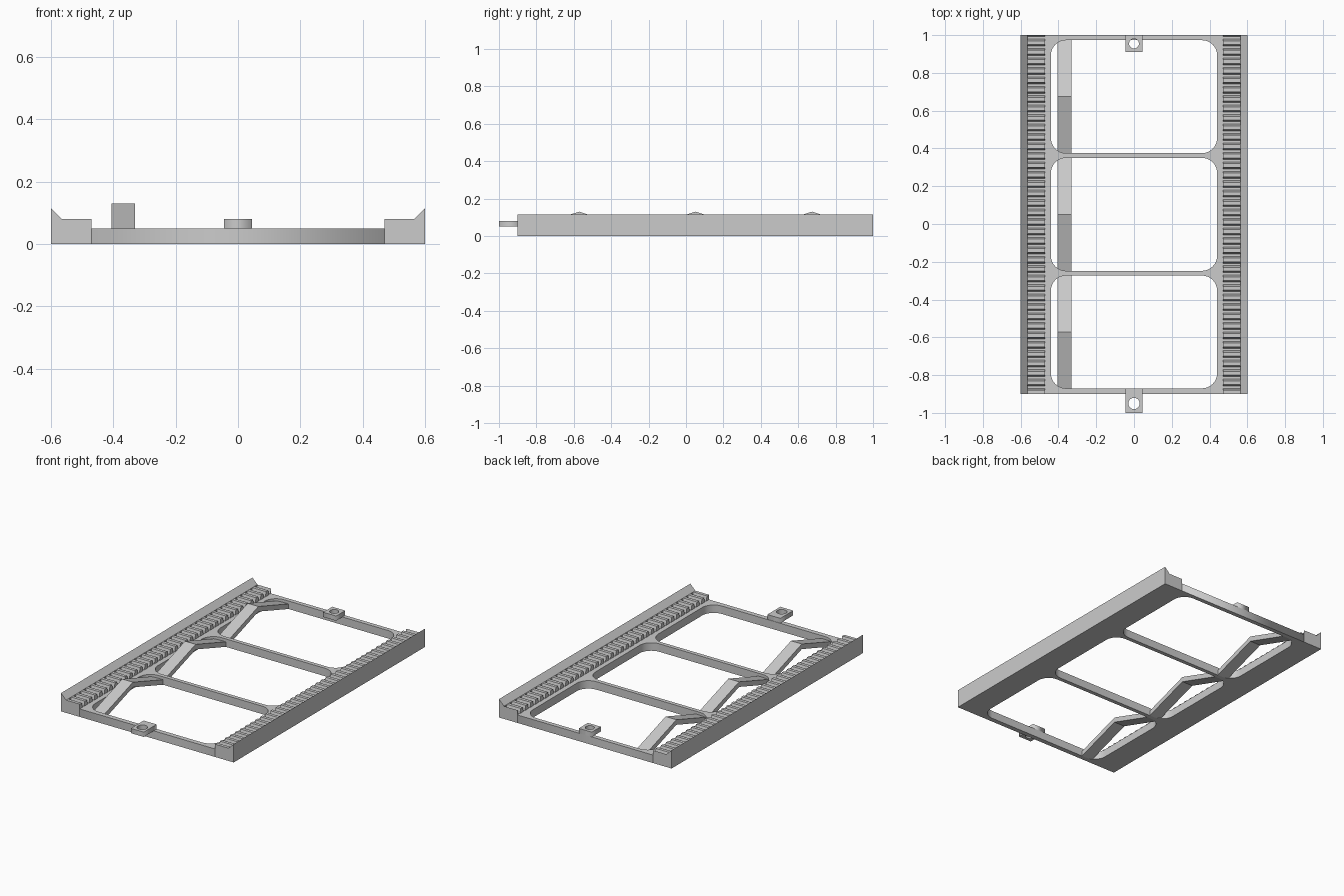
import bpy
import bmesh
from math import sin, cos, pi

if "Cube" in bpy.data.objects:
    bpy.data.objects.remove(bpy.data.objects["Cube"], do_unlink=True)

FRONT, BACK = -0.9, 1.0
PLATE_TOP, RACK_TOP, LIP_TOP = 0.05, 0.08, 0.115
RACK_IN, RACK_OUT, SIDE = 0.47, 0.565, 0.6

grey = bpy.data.materials.new("light grey plastic")
grey.use_nodes = True
grey.diffuse_color = (0.6, 0.6, 0.6, 1)
grey.node_tree.nodes["Principled BSDF"].inputs["Base Color"].default_value = (0.6, 0.6, 0.6, 1)


def add_object(name, mesh):
    obj = bpy.data.objects.new(name, mesh)
    mesh.materials.clear()
    mesh.materials.append(grey)
    bpy.context.collection.objects.link(obj)
    return obj


def prism_x(name, profile, x0, x1):
    """Extrude a (y, z) profile along x."""
    bm = bmesh.new()
    face = bm.faces.new([bm.verts.new((x0, y, z)) for y, z in profile])
    ext = bmesh.ops.extrude_face_region(bm, geom=[face])
    moved = [v for v in ext["geom"] if isinstance(v, bmesh.types.BMVert)]
    bmesh.ops.translate(bm, verts=moved, vec=(x1 - x0, 0, 0))
    bmesh.ops.recalc_face_normals(bm, faces=bm.faces)
    mesh = bpy.data.meshes.new(name)
    bm.to_mesh(mesh)
    bm.free()
    return add_object(name, mesh)


def sheet(name, loops, z0, z1):
    """Filled outline with holes, extruded from z0 to z1."""
    curve = bpy.data.curves.new(name + " outline", "CURVE")
    curve.dimensions = "2D"
    curve.fill_mode = "BOTH"
    curve.extrude = (z1 - z0) / 2
    for loop in loops:
        spline = curve.splines.new("POLY")
        spline.points.add(len(loop) - 1)
        for point, (x, y) in zip(spline.points, loop):
            point.co = (x, y, 0, 1)
        spline.use_cyclic_u = True
    temp = bpy.data.objects.new("temp outline", curve)
    bpy.context.collection.objects.link(temp)
    bpy.context.view_layer.update()
    graph = bpy.context.evaluated_depsgraph_get()
    mesh = bpy.data.meshes.new_from_object(temp.evaluated_get(graph))
    bpy.data.objects.remove(temp, do_unlink=True)
    bm = bmesh.new()
    bm.from_mesh(mesh)
    bmesh.ops.remove_doubles(bm, verts=bm.verts, dist=0.0001)
    bmesh.ops.translate(bm, verts=bm.verts, vec=(0, 0, (z0 + z1) / 2))
    bmesh.ops.recalc_face_normals(bm, faces=bm.faces)
    bm.to_mesh(mesh)
    bm.free()
    mesh.name = name
    return add_object(name, mesh)


def rect(x, y0, y1):
    return [(-x, y0), (x, y0), (x, y1), (-x, y1)]


def rounded_rect(x, y0, y1, r, steps=8):
    points = []
    corners = [(x - r, y1 - r), (r - x, y1 - r), (r - x, y0 + r), (x - r, y0 + r)]
    for k, (cx, cy) in enumerate(corners):
        for i in range(steps + 1):
            a = (k + i / steps) * pi / 2
            points.append((cx + r * cos(a), cy + r * sin(a)))
    return points


def circle(y, r, n=32):
    return [(r * cos(2 * pi * i / n), y + r * sin(2 * pi * i / n)) for i in range(n)]


# Base plate with three rounded windows
windows = [(-0.87, -0.273), (-0.248, 0.35), (0.375, 0.973)]
sheet("base_frame",
      [rect(RACK_IN, FRONT, BACK)] + [rounded_rect(0.44, a, b, 0.08) for a, b in windows],
      0, PLATE_TOP)

# Toothed racks and sloped outer lips on both sides
teeth = 38
pitch = (BACK - FRONT) / teeth
comb = [(BACK, 0), (FRONT, 0)]
for i in range(teeth):
    y = FRONT + i * pitch
    comb += [(y, RACK_TOP), (y + 0.4 * pitch, RACK_TOP),
             (y + 0.58 * pitch, PLATE_TOP), (y + 0.84 * pitch, PLATE_TOP)]
comb.append((BACK, RACK_TOP))

for side, s in (("left", 1), ("right", -1)):
    prism_x(side + "_rack", comb, s * RACK_IN, s * RACK_OUT)
    lip = prism_x(side + "_lip", [(FRONT, 0), (BACK, 0), (BACK, LIP_TOP), (FRONT, LIP_TOP)],
                  s * RACK_OUT, s * SIDE)
    for v in lip.data.vertices:
        if v.co.z > RACK_TOP and abs(v.co.x) < SIDE - 0.01:
            v.co.z = RACK_TOP

# Peaked spring arms spanning each window
for i, (a, b) in enumerate(windows):
    mid = (a + b) / 2
    prism_x(f"spring_arm_{i + 1}",
            [(a, 0), (mid, 0.098), (b, 0), (b, 0.032), (mid, 0.13), (a, 0.032)],
            -0.405, -0.33)

# Screw tabs resting on the end bars
sheet("front_tab", [rect(0.045, -1.0, -0.872), circle(-0.95, 0.03)], PLATE_TOP, RACK_TOP)
sheet("back_tab", [rect(0.045, 0.91, BACK), circle(0.955, 0.026)], PLATE_TOP, RACK_TOP)
